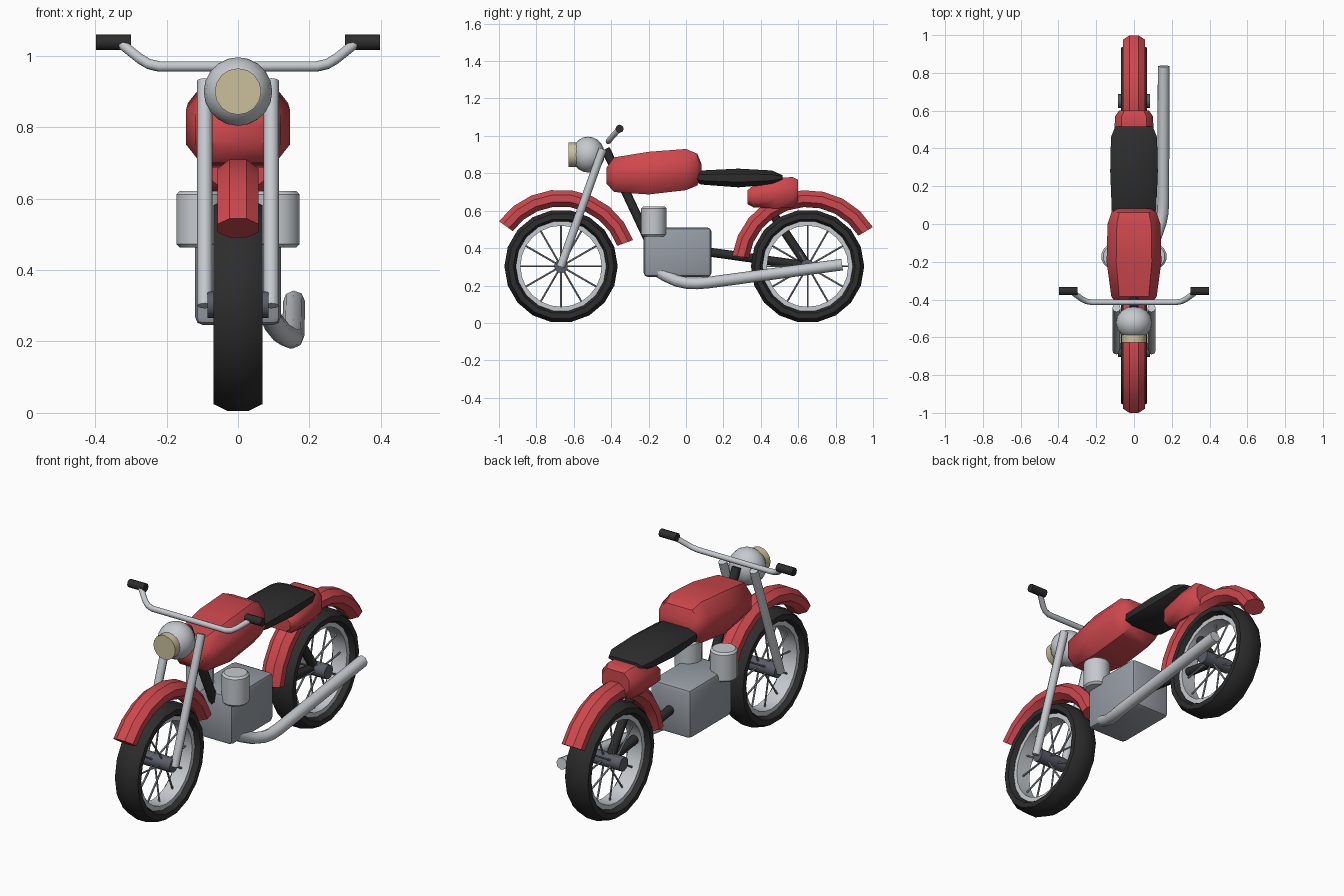
import bpy, bmesh, math
from mathutils import Vector, Matrix

if "Cube" in bpy.data.objects:
    bpy.data.objects.remove(bpy.data.objects["Cube"])


def mat(name, rgb):
    m = bpy.data.materials.new(name)
    m.diffuse_color = (*rgb, 1)
    m.use_nodes = True
    m.node_tree.nodes["Principled BSDF"].inputs["Base Color"].default_value = m.diffuse_color
    return m


RED = mat("red paint", (0.62, 0.065, 0.075))
BLACK = mat("black rubber", (0.026, 0.026, 0.027))
SILVER = mat("silver metal", (0.56, 0.59, 0.62))
GREY = mat("engine grey", (0.31, 0.34, 0.38))
DARK = mat("dark steel", (0.10, 0.11, 0.135))
CREAM = mat("cream lens", (0.60, 0.53, 0.34))


def finish(bm, name, material, angle=35):
    bmesh.ops.recalc_face_normals(bm, faces=bm.faces)
    me = bpy.data.meshes.new(name)
    bm.to_mesh(me)
    bm.free()
    ob = bpy.data.objects.new(name, me)
    bpy.context.collection.objects.link(ob)
    me.materials.append(material)
    smooth(ob, angle)
    return ob


def smooth(ob, angle):
    bpy.ops.object.select_all(action='DESELECT')
    bpy.context.view_layer.objects.active = ob
    ob.select_set(True)
    bpy.ops.object.shade_smooth_by_angle(angle=math.radians(angle))


def skin(rings, closed=False):
    """Join rings of points with quads; cap the ends when open."""
    bm = bmesh.new()
    vs = [[bm.verts.new(p) for p in r] for r in rings]
    n = len(vs[0])
    for i in range(len(vs) if closed else len(vs) - 1):
        a, b = vs[i], vs[(i + 1) % len(vs)]
        for j in range(n):
            k = (j + 1) % n
            bm.faces.new((a[j], a[k], b[k], b[j]))
    if not closed:
        bm.faces.new(vs[0])
        bm.faces.new(vs[-1])
    return bm


def sweep(profile, cy, cz, segs, a0=0, a1=360):
    """Turn an (x, radius) profile about an axle along x."""
    closed = a1 - a0 >= 360
    rings = []
    for i in range(segs if closed else segs + 1):
        a = math.radians(a0 + (a1 - a0) * i / segs)
        rings.append([(x, cy + r * math.cos(a), cz + r * math.sin(a)) for x, r in profile])
    return skin(rings, closed)


def octagon(half_w, r_mid, half_r):
    k = 1 / math.cos(math.pi / 8)
    return [(half_w * k * math.cos(t), r_mid + half_r * k * math.sin(t))
            for t in (math.pi / 8 + i * math.pi / 4 for i in range(8))]


def loft(name, sections, material):
    """Body of chamfered sections (y, half width, low z, high z)."""
    rings = []
    for y, w, lo, hi in sections:
        h = hi - lo
        rings.append([(x * w, y, lo + z * h) for x, z in (
            (-.65, 0), (.65, 0), (1, .28), (1, .72), (.65, 1), (-.65, 1), (-1, .72), (-1, .28))])
    return finish(skin(rings), name, material, 42)


def rod(bm, p, q, r, sides=8):
    p, q = Vector(p), Vector(q)
    d = q - p
    m = Matrix.Translation((p + q) / 2) @ d.to_track_quat('Z', 'Y').to_matrix().to_4x4()
    bmesh.ops.create_cone(bm, cap_ends=True, segments=sides, radius1=r, radius2=r,
                          depth=d.length, matrix=m)


def rods(name, pairs, r, material, sides=8):
    bm = bmesh.new()
    for p, q in pairs:
        rod(bm, p, q, r, sides)
    return finish(bm, name, material, 50)


def pipe(name, pts, r, material):
    """Bent round tube through points, with extra points making the bends."""
    cu = bpy.data.curves.new(name, 'CURVE')
    cu.dimensions = '3D'
    cu.bevel_depth = r
    cu.bevel_resolution = 2
    cu.use_fill_caps = True
    s = cu.splines.new('POLY')
    s.points.add(len(pts) - 1)
    for sp, p in zip(s.points, pts):
        sp.co = (*p, 1)
    ob = bpy.data.objects.new(name, cu)
    bpy.context.collection.objects.link(ob)
    bpy.ops.object.select_all(action='DESELECT')
    bpy.context.view_layer.objects.active = ob
    ob.select_set(True)
    bpy.ops.object.convert(target='MESH')
    ob = bpy.context.object
    ob.data.materials.clear()
    ob.data.materials.append(material)
    smooth(ob, 50)


# Wheels: tyre, rim, hub, spokes
for side, cy in (("front", -0.668), ("rear", 0.65)):
    cz = 0.303
    finish(sweep(octagon(0.068, 0.269, 0.034), cy, cz, 18), side + "_tyre", BLACK)
    finish(sweep([(-.042, .217), (.042, .217), (.042, .245), (-.042, .245)], cy, cz, 24),
           side + "_rim", SILVER)
    rods(side + "_hub", [((-.085, cy, cz), (.085, cy, cz))], 0.037, DARK, 12)
    spokes = []
    for i in range(12):
        a = i * math.pi / 6
        spokes.append((((-1) ** i * 0.03, cy, cz),
                       (0, cy + .225 * math.cos(a), cz + .225 * math.sin(a))))
    rods(side + "_spokes", spokes, 0.005, GREY, 6)

# Mudguards: thick arcs above each tyre
finish(sweep(octagon(0.058, 0.365, 0.045), -0.668, 0.303, 8, 20, 144), "front_mudguard", RED, 30)
finish(sweep(octagon(0.058, 0.362, 0.045), 0.65, 0.303, 9, 31, 172), "rear_mudguard", RED, 30)

# Tank, seat and tail box
loft("fuel_tank", [(-.425, .085, .745, .83), (-.385, .12, .70, .885), (-.2, .145, .687, .915),
                   (0, .14, .71, .93), (.06, .12, .735, .905), (.083, .085, .78, .85)], RED)
loft("seat", [(.04, .095, .765, .795), (.08, .118, .74, .815), (.28, .126, .725, .825),
              (.46, .122, .74, .815), (.515, .10, .765, .79)], BLACK)
loft("tail_box", [(.33, .08, .635, .71), (.36, .10, .618, .735), (.48, .105, .612, .775),
                  (.57, .10, .617, .78), (.60, .08, .645, .765)], RED)

# Central frame tubes
rods("frame", [((0, -.43, .93), (0, -.19, .42)),
               ((0, .08, .385), (0, .65, .305)),
               ((0, .44, .62), (0, .65, .305))], 0.024, BLACK)

# Front fork legs
rods("fork", [((s * .093, -.67, .30), (s * .093, -.445, .93)) for s in (-1, 1)], 0.022, SILVER)

# Engine block with a soft bevel
bm = bmesh.new()
bmesh.ops.create_cube(bm, size=1, matrix=Matrix.Translation((0, -.045, .378))
                      @ Matrix.Diagonal((.24, .362, .264, 1)))
bmesh.ops.bevel(bm, geom=bm.edges[:], offset=.022, segments=2, profile=.5, affect='EDGES')
finish(bm, "engine", GREY, 40)

# Engine cylinders on both sides
bm = bmesh.new()
for s in (-1, 1):
    rod(bm, (s * .106, -.172, .463), (s * .106, -.172, .622), .068, 14)
rims = [e for e in bm.edges if any(len(f.verts) > 4 for f in e.link_faces)]
bmesh.ops.bevel(bm, geom=rims, offset=.01, segments=1, profile=.5, affect='EDGES')
finish(bm, "cylinders", SILVER, 35)

# Exhaust on the right
pipe("exhaust", [(.085, -.165, .285), (.10, -.11, .252), (.122, -.05, .225), (.142, .01, .212),
                 (.152, .06, .211), (.155, .12, .216), (.157, .835, .312)], .031, SILVER)

# Headlamp shell and lens
bm = bmesh.new()
bmesh.ops.create_uvsphere(bm, u_segments=16, v_segments=10, radius=.096,
                          matrix=Matrix.Translation((0, -.523, .90))
                          @ Matrix.Diagonal((1, .92, 1, 1)))
finish(bm, "headlamp", SILVER, 45)
rods("headlamp_lens", [((0, -.627, .90), (0, -.58, .90))], .065, CREAM, 16)

# Handlebar and grips
half = [(.22, -.415, .97), (.25, -.41, .977), (.275, -.398, .992), (.33, -.358, 1.036)]
pipe("handlebar", [(-x, y, z) for x, y, z in reversed(half)] + half, .015, SILVER)
rods("grips", [((s * .30, -.355, 1.038), (s * .397, -.355, 1.038)) for s in (-1, 1)], .022, BLACK)
